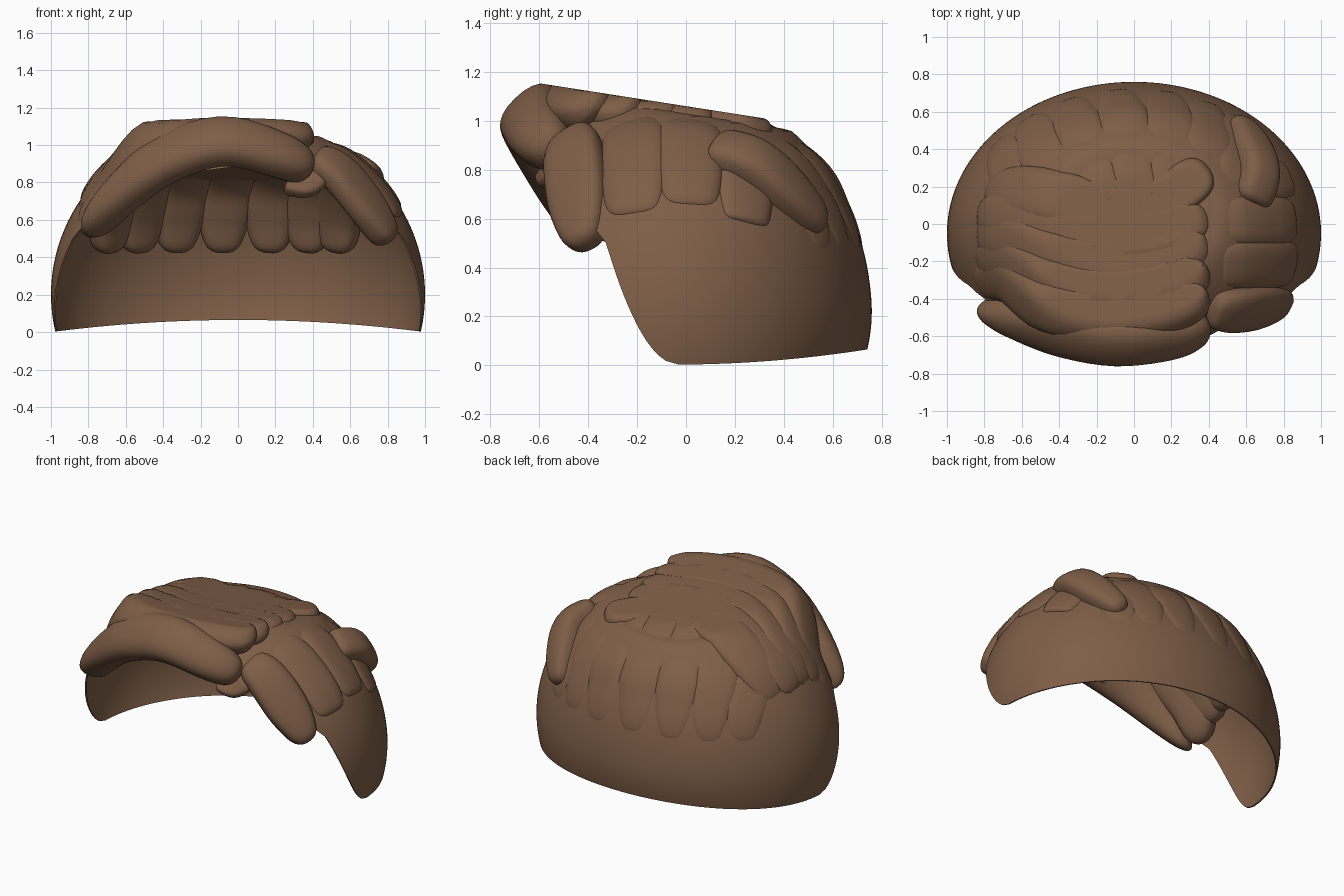
import bpy, bmesh, math
from mathutils import Vector

cube = bpy.data.objects.get("Cube")
if cube:
    bpy.data.objects.remove(cube)

# Single hair colour
brown = bpy.data.materials.new("warm_brown")
colour = (0.21, 0.112, 0.063, 1)
brown.diffuse_color = colour
brown.use_nodes = True
brown.node_tree.nodes["Principled BSDF"].inputs["Base Color"].default_value = colour

# Scalp ellipsoid that every part follows
CENTRE = Vector((0, -0.05, 0.2))
RADIUS = Vector((1, 0.81, 0.944))


def flat_top(y):
    return 1.06 - 0.156 * y


def dome_normal(p):
    d = p - CENTRE
    return Vector([d[i] / RADIUS[i] ** 2 for i in range(3)]).normalized()


def under_dome(x, y, depth):
    """Point below the scalp surface, found from above."""
    rest = 1 - x * x - ((y - CENTRE.y) / RADIUS.y) ** 2
    p = Vector((x, y, CENTRE.z + RADIUS.z * math.sqrt(max(rest, 0))))
    return p - dome_normal(p) * depth


def behind_dome(x, z, depth):
    """Point below the scalp surface, found from the back."""
    rest = 1 - x * x - ((z - CENTRE.z) / RADIUS.z) ** 2
    p = Vector((x, CENTRE.y + RADIUS.y * math.sqrt(max(rest, 0)), z))
    return p - dome_normal(p) * depth


def finish(name, bm, angle):
    bmesh.ops.remove_doubles(bm, verts=bm.verts, dist=0.0001)
    bmesh.ops.recalc_face_normals(bm, faces=bm.faces)
    mesh = bpy.data.meshes.new(name)
    bm.to_mesh(mesh)
    bm.free()
    mesh.materials.append(brown)
    obj = bpy.data.objects.new(name, mesh)
    bpy.context.collection.objects.link(obj)
    bpy.ops.object.select_all(action="DESELECT")
    obj.select_set(True)
    bpy.context.view_layer.objects.active = obj
    bpy.ops.object.shade_smooth_by_angle(angle=math.radians(angle))
    return obj


def spline(points, t):
    """Smooth curve through the points, t from 0 to 1."""
    n = len(points) - 1
    i = min(int(t * n), n - 1)
    u = t * n - i
    b, c = points[i], points[i + 1]
    a = points[i - 1] if i > 0 else b * 2 - c
    d = points[i + 2] if i + 2 <= n else c * 2 - b
    return (b * 2 + (c - a) * u + (a * 2 - b * 5 + c * 4 - d) * u ** 2
            + (b * 3 - a - c * 3 + d) * u ** 3) / 2


def lock(name, path, widths, thick, boxy=0.7, steps=36, sides=24):
    """Flattened hair strand lying along the scalp, trimmed by the flat top."""
    points = [Vector(p) for p in path]
    sizes = [Vector((w, 0, 0)) for w in widths]
    bm = bmesh.new()
    rings = []
    for s in range(steps + 1):
        t = 0.5 - 0.5 * math.cos(math.pi * s / steps)
        p = spline(points, t)
        tangent = (spline(points, min(t + 0.01, 1)) - spline(points, max(t - 0.01, 0))).normalized()
        normal = dome_normal(p)
        normal = (normal - tangent * normal.dot(tangent)).normalized()
        across = tangent.cross(normal)
        cap = math.sqrt(max(1 - abs(2 * t - 1) ** 12, 0.0004))
        ring = []
        for k in range(sides):
            a = 2 * math.pi * k / sides
            c, d = math.cos(a), math.sin(a)
            c = math.copysign(abs(c) ** boxy, c)
            d = math.copysign(abs(d) ** boxy, d)
            v = p + (across * c * spline(sizes, t).x + normal * d * thick) * cap
            v.z = min(v.z, flat_top(v.y))
            ring.append(bm.verts.new(v))
        rings.append(ring)
    for r, q in zip(rings, rings[1:]):
        for k in range(sides):
            n = (k + 1) % sides
            bm.faces.new((r[k], r[n], q[n], q[k]))
    bm.faces.new(rings[0])
    bm.faces.new(rings[-1])
    return finish(name, bm, 50)


def scalp_cap(levels=36, columns=80):
    """Open-fronted shell with a flat top and a flat ceiling inside."""
    bm = bmesh.new()
    low = math.asin(-CENTRE.z / RADIUS.z)
    grid = []
    for c in range(columns + 1):
        outer, inner = [], []
        for j in range(levels):
            lat = low + (math.pi / 2 - 0.01 - low) * (j / (levels - 1)) ** 1.3
            z = max(CENTRE.z + RADIUS.z * math.sin(lat), 0)
            r = math.cos(lat)
            front = -0.03 - 0.42 * math.sqrt(z) - 0.5 * max(z - 0.5, 0)
            start = math.asin(max(-1, min(1, (front - CENTRE.y) / (RADIUS.y * r))))
            a = start + (math.pi - 2 * start) * c / columns
            for scale, drop, side in ((1, 0.03, outer), (0.99, 0.19, inner)):
                x = r * scale * math.cos(a)
                y = CENTRE.y + r * scale * RADIUS.y * math.sin(a)
                lift = 0.065 * (1 - x * x) * max(0, 1 - z / 0.3)
                side.append(bm.verts.new((x, y, min(z + lift, flat_top(y) - drop))))
        grid.append(outer + inner[::-1])
    total = 2 * levels
    for g, h in zip(grid, grid[1:]):
        for j in range(total):
            n = (j + 1) % total
            bm.faces.new((g[j], g[n], h[n], h[j]))
    for g in (grid[0], grid[-1]):
        for j in range(levels - 1):
            bm.faces.new((g[j], g[j + 1], g[total - 2 - j], g[total - 1 - j]))
    return finish("scalp_cap", bm, 45)


scalp_cap()

# Combed rows crossing the top and falling down the right side
for i, y in enumerate((-0.06, -0.2, -0.35, -0.48)):
    top = flat_top(y) - 0.06
    path = [(0.4, y + 0.1, top - 0.02), (0.1, y, top), (-0.2, y - 0.02, top),
            (-0.48, y + 0.04, top - 0.06), under_dome(-0.71, y * 0.85 + 0.1, 0.05),
            under_dome(-0.86, y * 0.93 + 0.1, 0.06)]
    lock(f"combed_row_{i + 1}", path, (0.13, 0.13, 0.13, 0.14, 0.14, 0.1), 0.085)

# Rearmost row with its rounded end
lock("crown_row", [(0.4, 0.3, 0.95), (0.2, 0.16, 0.97), (-0.1, 0.08, 0.99), (-0.38, 0.13, 0.97),
                   under_dome(-0.63, 0.18, 0.05), under_dome(-0.82, 0.2, 0.06)],
     (0.13, 0.13, 0.12, 0.15, 0.15, 0.1), 0.085)

# Sweeping fringe and the curl beneath its end
lock("fringe", [(0.39, -0.53, 0.86), (0.21, -0.6, 0.95), (-0.08, -0.625, 1.02), (-0.38, -0.58, 0.93),
                (-0.62, -0.51, 0.74), (-0.81, -0.43, 0.52)],
     (0.1, 0.13, 0.15, 0.15, 0.11, 0.05), 0.105, 0.85)
lock("fringe_curl", [(0.44, -0.52, 0.83), (0.36, -0.56, 0.77), (0.25, -0.58, 0.77)],
     (0.06, 0.05, 0.03), 0.04)

# Strands falling down the left side
lock("left_front_strand", [(0.4, -0.46, 0.93), (0.54, -0.46, 0.85), (0.69, -0.44, 0.67), (0.81, -0.41, 0.48)],
     (0.1, 0.13, 0.13, 0.08), 0.075)
for i, y in enumerate((-0.22, 0.02)):
    path = [(0.42, y, 0.95)] + [under_dome(x, y, 0.055) for x in (0.6, 0.77, 0.88)]
    lock(f"left_strand_{i + 1}", path, (0.13, 0.14, 0.14, 0.12), 0.075)
path = [under_dome(x, 0.25, 0.055) for x in (0.68, 0.77, 0.84)]
lock("left_under_strand", path, (0.13, 0.13, 0.11), 0.075)
lock("left_swept_strand", [(0.62, 0.1, 0.88), (0.67, 0.27, 0.83), (0.63, 0.41, 0.71), (0.54, 0.54, 0.55)],
     (0.11, 0.11, 0.11, 0.07), 0.085)

# Strands hanging down the back, starting under the crown row
for i, x in enumerate((-0.74, -0.57, -0.35, -0.09, 0.18, 0.4, 0.57)):
    path = [under_dome(x * 0.75 + 0.09, 0.12, 0.09)]
    for z, shift in ((0.86, 0.04), (0.65, 0.01), (0.44, 0)):
        path.append(behind_dome((x + shift) * (1.08 - 0.17 * z), z, 0.06))
    lock(f"back_strand_{i + 1}", path, (0.13, 0.15, 0.14, 0.09), 0.07)
